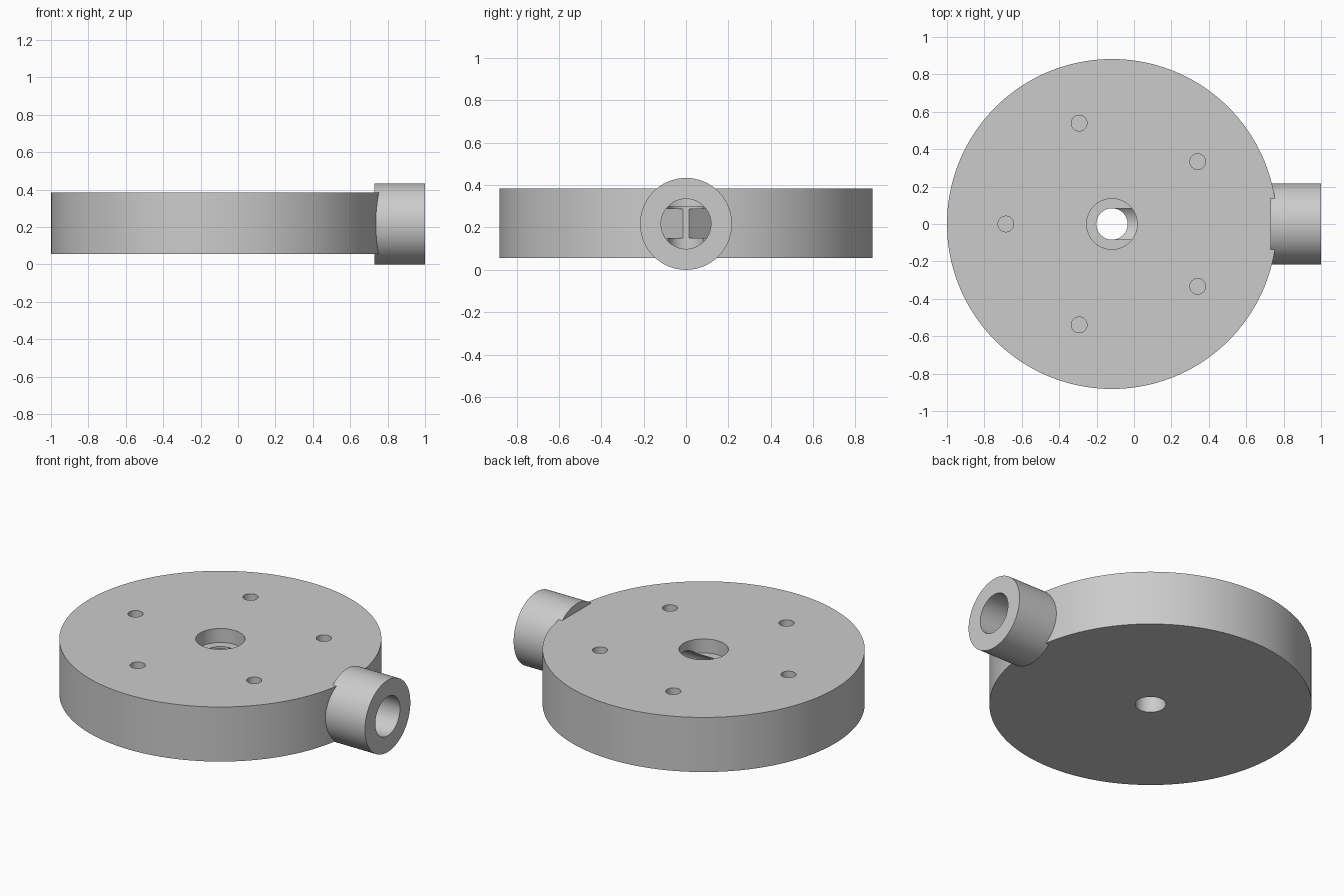
import bpy, bmesh, math
from mathutils import Matrix, Vector

if "Cube" in bpy.data.objects:
    bpy.data.objects.remove(bpy.data.objects["Cube"], do_unlink=True)

CX = -0.118              # disc axis
AXIS_Z = 0.217           # side port axis
BOTTOM, TOP = 0.055, 0.385

grey = bpy.data.materials.new("plain grey")
grey.use_nodes = True
grey.diffuse_color = (0.6, 0.6, 0.6, 1)
grey.node_tree.nodes["Principled BSDF"].inputs["Base Color"].default_value = (0.6, 0.6, 0.6, 1)


def finish(name, bm):
    bmesh.ops.recalc_face_normals(bm, faces=bm.faces)
    mesh = bpy.data.meshes.new(name)
    bm.to_mesh(mesh)
    bm.free()
    mesh.materials.append(grey)
    ob = bpy.data.objects.new(name, mesh)
    bpy.context.collection.objects.link(ob)
    return ob


def cylinder(name, radius, start, end, segments=96):
    """Capped cylinder between two points."""
    a, b = Vector(start), Vector(end)
    turn = (b - a).to_track_quat('Z', 'Y').to_matrix().to_4x4()
    bm = bmesh.new()
    bmesh.ops.create_cone(bm, cap_ends=True, segments=segments, radius1=radius,
                          radius2=radius, depth=(b - a).length,
                          matrix=Matrix.Translation((a + b) / 2) @ turn)
    return finish(name, bm)


def prism(name, outline, z0, z1):
    """Upright prism from a plan outline."""
    bm = bmesh.new()
    face = bm.faces.new([bm.verts.new((x, y, z0)) for x, y in outline])
    new = bmesh.ops.extrude_face_region(bm, geom=[face])["geom"]
    bmesh.ops.translate(bm, vec=(0, 0, z1 - z0),
                        verts=[v for v in new if isinstance(v, bmesh.types.BMVert)])
    return finish(name, bm)


def combine(target, tool, operation):
    """Apply a boolean and discard the tool."""
    mod = target.modifiers.new(tool.name, 'BOOLEAN')
    mod.operation, mod.object, mod.solver = operation, tool, 'EXACT'
    bpy.context.view_layer.objects.active = target
    bpy.ops.object.modifier_apply(modifier=mod.name)
    bpy.data.objects.remove(tool, do_unlink=True)


def upright(name, radius, x, y, z0, z1, segments=64):
    return cylinder(name, radius, (x, y, z0), (x, y, z1), segments)


# Disc with the side collar
body = upright("disc_body", 0.882, CX, 0, BOTTOM, TOP, 160)
combine(body, cylinder("collar", 0.217, (0.73, 0, AXIS_Z), (1, 0, AXIS_Z)), 'UNION')

# Stepped centre hole and side bore
cutters = [
    upright("counterbore", 0.135, CX, 0, 0.30, 0.5),
    upright("centre_hole", 0.084, CX, 0, -0.1, 0.4),
    cylinder("side_bore", 0.118, (CX, 0, AXIS_Z), (1.1, 0, AXIS_Z), 64),
]

# Pair of inner passages behind the centre hole
for side in (-1, 1):
    plan = [(CX + 0.01, side * 0.014), (CX - 0.085, side * 0.014),
            (CX - 0.2, side * 0.13), (CX + 0.01, side * 0.13)]
    cutters.append(prism("inner_passage", plan, 0.15, 0.288))

# Ring of five blind holes
for i in range(5):
    a = math.pi + i * math.tau / 5
    cutters.append(upright("ring_hole", 0.042, CX + 0.567 * math.cos(a),
                           0.567 * math.sin(a), 0.2, 0.5, 32))

for cutter in cutters:
    combine(body, cutter, 'DIFFERENCE')

# Smooth walls, sharp rims
bpy.ops.object.select_all(action='DESELECT')
body.select_set(True)
bpy.context.view_layer.objects.active = body
bpy.ops.object.shade_smooth_by_angle(angle=math.radians(30))
